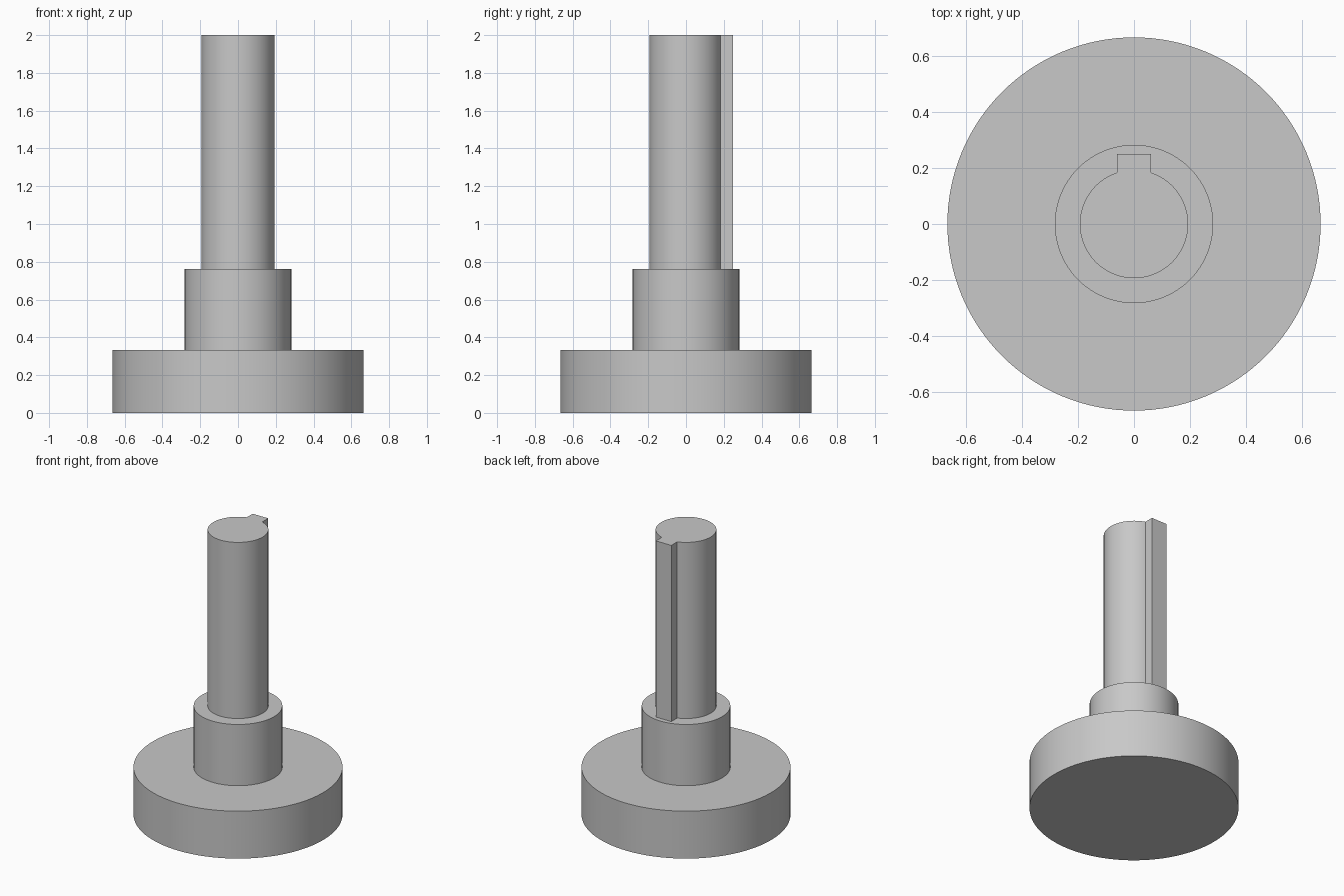
import bpy
import bmesh
import math

cube = bpy.data.objects.get("Cube")
if cube:
    bpy.data.objects.remove(cube, do_unlink=True)

SEGMENTS = 128
BASE_R, COLLAR_R, SHAFT_R = 0.665, 0.282, 0.193
BASE_TOP, COLLAR_TOP, SHAFT_TOP = 0.333, 0.763, 2.0
KEY_HALF, KEY_REACH = 0.06, 0.249

grey = bpy.data.materials.new("plain grey")
grey.use_nodes = True
colour = (0.58, 0.58, 0.58, 1)
grey.diffuse_color = colour
grey.node_tree.nodes["Principled BSDF"].inputs["Base Color"].default_value = colour


def circle(radius):
    angles = (math.tau * i / SEGMENTS for i in range(SEGMENTS))
    return [(radius * math.cos(a), radius * math.sin(a)) for a in angles]


def keyed_circle(radius):
    """Circle outline with a rectangular key on its back (+y)."""
    gap = math.asin(KEY_HALF / radius)
    start, sweep = math.pi / 2 + gap, math.tau - 2 * gap
    angles = [start + sweep * i / SEGMENTS for i in range(SEGMENTS + 1)]
    outline = [(radius * math.cos(a), radius * math.sin(a)) for a in angles]
    return outline + [(KEY_HALF, KEY_REACH), (-KEY_HALF, KEY_REACH)]


def extrude_outline(name, outline, bottom, top):
    bm = bmesh.new()
    face = bm.faces.new([bm.verts.new((x, y, bottom)) for x, y in outline])
    result = bmesh.ops.extrude_face_region(bm, geom=[face], use_keep_orig=True)
    raised = [g for g in result["geom"] if isinstance(g, bmesh.types.BMVert)]
    bmesh.ops.translate(bm, vec=(0, 0, top - bottom), verts=raised)
    bmesh.ops.recalc_face_normals(bm, faces=bm.faces)
    mesh = bpy.data.meshes.new(name)
    bm.to_mesh(mesh)
    bm.free()
    mesh.materials.append(grey)
    obj = bpy.data.objects.new(name, mesh)
    bpy.context.collection.objects.link(obj)
    bpy.ops.object.select_all(action="DESELECT")
    obj.select_set(True)
    bpy.context.view_layer.objects.active = obj
    bpy.ops.object.shade_smooth_by_angle(angle=math.radians(30))
    return obj


# Wide foot, stepped collar, and shaft with its full-length key
extrude_outline("base_disc", circle(BASE_R), 0, BASE_TOP)
extrude_outline("collar", circle(COLLAR_R), BASE_TOP, COLLAR_TOP)
extrude_outline("keyed_shaft", keyed_circle(SHAFT_R), COLLAR_TOP, SHAFT_TOP)
